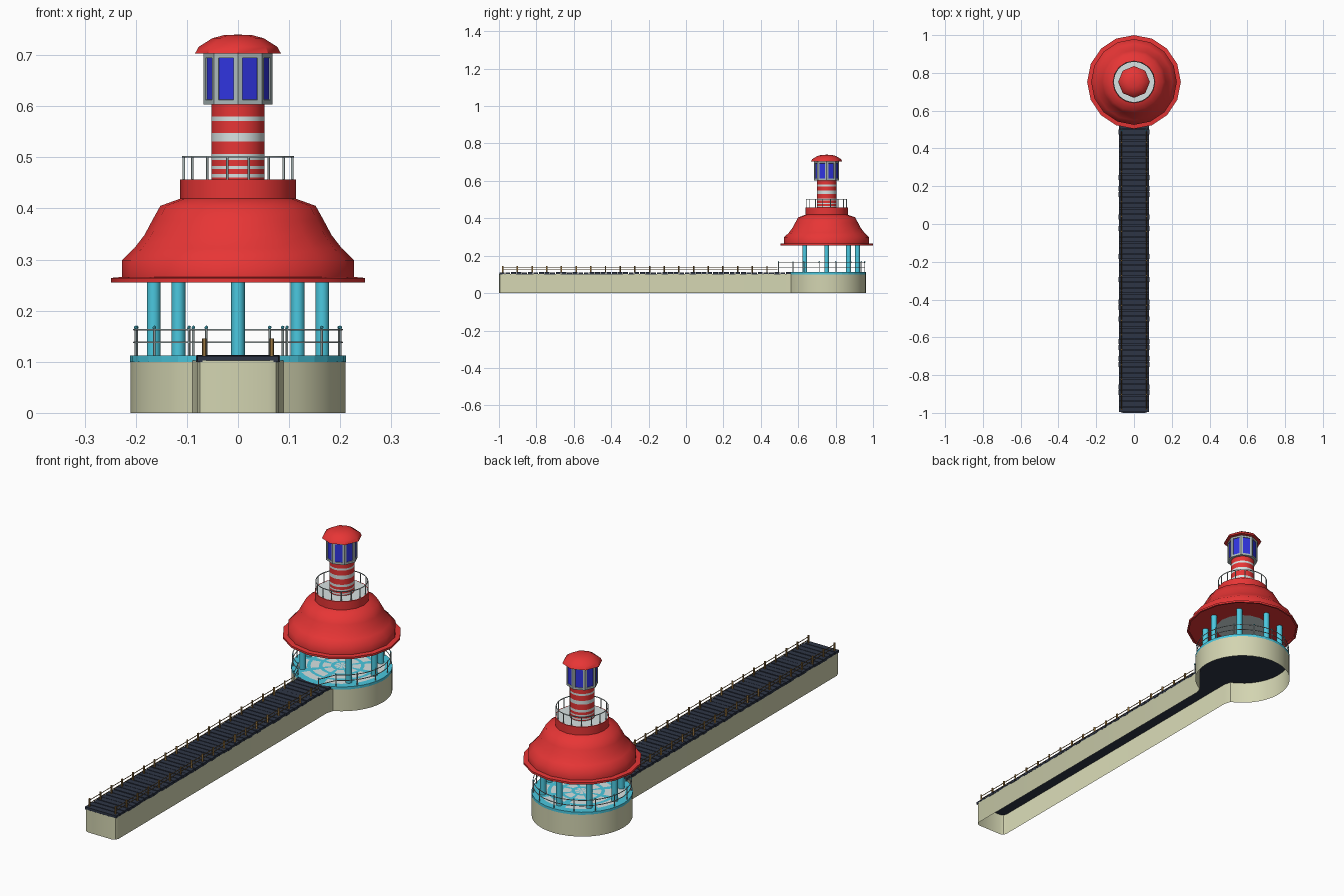
import bpy, bmesh, math, random
from mathutils import Vector

random.seed(4)
if "Cube" in bpy.data.objects:
    bpy.data.objects.remove(bpy.data.objects["Cube"], do_unlink=True)

CY = 0.752  # tower centre along y


def make_mat(name, r, g, b):
    m = bpy.data.materials.new(name)
    m.use_nodes = True
    m.diffuse_color = (r, g, b, 1)
    m.node_tree.nodes["Principled BSDF"].inputs["Base Color"].default_value = (r, g, b, 1)
    return m


red = make_mat("red paint", 0.82, 0.037, 0.037)
white = make_mat("white paint", 0.68, 0.76, 0.76)
cyan = make_mat("cyan paint", 0.07, 0.58, 0.74)
stone = make_mat("cream stone", 0.65, 0.66, 0.44)
navy = make_mat("dark planks", 0.027, 0.036, 0.06)
blue = make_mat("blue glass", 0.03, 0.035, 0.75)
grey = make_mat("grey metal", 0.42, 0.50, 0.50)
wood = make_mat("brown wood", 0.32, 0.18, 0.05)


def finish(name, bm, mats, smooth=None):
    me = bpy.data.meshes.new(name)
    bm.to_mesh(me)
    bm.free()
    ob = bpy.data.objects.new(name, me)
    bpy.context.collection.objects.link(ob)
    for m in mats:
        me.materials.append(m)
    if smooth:
        smooth_shade(ob, smooth)
    return ob


def smooth_shade(ob, angle):
    bpy.ops.object.select_all(action='DESELECT')
    ob.select_set(True)
    bpy.context.view_layer.objects.active = ob
    bpy.ops.object.shade_smooth_by_angle(angle=math.radians(angle))


def polar(r, a, z=0.0):
    """Point around the tower; angle 0 faces the front."""
    return Vector((r * math.sin(a), CY - r * math.cos(a), z))


def lathe(name, profile, sides, mats, rule=None, smooth=None, detail=None):
    """Spin a (radius, height) profile; rule(step, sector) picks the colour."""
    bm = bmesh.new()
    rings = []
    for r, z in profile:
        if r == 0:
            rings.append([bm.verts.new((0, CY, z))] * sides)
        else:
            rings.append([bm.verts.new(polar(r, math.tau * j / sides, z))
                          for j in range(sides)])
    for i in range(len(rings) - 1):
        for j in range(sides):
            k = (j + 1) % sides
            quad = [rings[i][j], rings[i][k], rings[i + 1][k], rings[i + 1][j]]
            f = bm.faces.new(list(dict.fromkeys(quad)))
            f.material_index = rule(i, j) if rule else 0
    bm.normal_update()
    if detail:
        detail(bm)
    return finish(name, bm, mats, smooth)


def tubes(name, paths, radius, mat, res=1):
    """Round bars along lists of points, turned into one smooth mesh."""
    cu = bpy.data.curves.new(name, 'CURVE')
    cu.dimensions = '3D'
    cu.bevel_depth = radius
    cu.bevel_resolution = res
    cu.use_fill_caps = True
    for pts in paths:
        sp = cu.splines.new('POLY')
        sp.points.add(len(pts) - 1)
        for p, co in zip(sp.points, pts):
            p.co = (*co, 1)
    ob = bpy.data.objects.new(name, cu)
    bpy.context.collection.objects.link(ob)
    cu.materials.append(mat)
    bpy.ops.object.select_all(action='DESELECT')
    ob.select_set(True)
    bpy.context.view_layer.objects.active = ob
    bpy.ops.object.convert(target='MESH')
    smooth_shade(bpy.context.object, 60)


def up(p, z0, z1):
    return [(p[0], p[1], z0), (p[0], p[1], z1)]


# Stone wall: causeway joined to a round island, open below
half = [(0.06, -1.0), (0.074, -0.994), (0.08, -0.98), (0.08, 0.53)]
for n in range(18):
    p = polar(0.21, math.radians(25 + n * 155 / 17))
    half.append((p.x, p.y))
outline = half + [(-x, y) for x, y in reversed(half[:-1])]

bm = bmesh.new()
low = [bm.verts.new((x, y, 0)) for x, y in outline]
high = [bm.verts.new((x, y, 0.102)) for x, y in outline]
for i in range(len(outline)):
    k = (i + 1) % len(outline)
    bm.faces.new((low[i], low[k], high[k], high[i]))
finish("stone_wall", bm, [stone], 35)

bm = bmesh.new()
bm.faces.new([bm.verts.new((x, y, 0.1)) for x, y in outline])
finish("deck_base", bm, [navy])

# Causeway planks
bm = bmesh.new()
pitch = 0.03
for n in range(52):
    y = -0.983 + n * pitch
    width = 0.157 + random.uniform(0, 0.007)
    top = 0.111 + random.uniform(0, 0.002)
    cube = bmesh.ops.create_cube(bm, size=1)["verts"]
    bmesh.ops.scale(bm, vec=(width, pitch - 0.004, top - 0.1), verts=cube)
    bmesh.ops.translate(bm, vec=(0, y, (top + 0.1) / 2), verts=cube)
finish("causeway_planks", bm, [navy])

# Causeway railing
for side, label in ((1, "left"), (-1, "right")):
    x = 0.066 * side
    ys = [-0.98 + n * 0.0785 for n in range(19)]
    tubes(label + "_causeway_posts", [up((x, y), 0.11, 0.146) for y in ys], 0.0045, wood)
    tubes(label + "_causeway_rails",
          [[(x, -0.98, z), (x, 0.49, z)] for z in (0.125, 0.139)], 0.0016, wood)

# Island floor: white panels divided by cyan rings and spokes
lathe("island_floor",
      [(0.211, 0.1), (0.211, 0.112), (0.18, 0.112), (0.145, 0.112), (0.13, 0.112),
       (0.095, 0.112), (0.08, 0.112), (0.045, 0.112), (0.03, 0.112), (0, 0.112)],
      32, [cyan, white],
      lambda i, j: 1 if i > 1 and i % 2 == 0 and j % 4 else 0)

# Island railing, reaching out to the causeway at the gap
arc = [polar(0.204, math.radians(28 + n * 304 / 36)) for n in range(37)]
path = [Vector((0.062, 0.495, 0)), *arc, Vector((-0.062, 0.495, 0))]
tubes("island_rails",
      [[(p.x, p.y, z) for p in path] for z in (0.138, 0.163)], 0.0018, grey)
stops = [path[0], path[-1]] + arc[::3]
tubes("island_rail_posts", [up(p, 0.11, 0.166) for p in stops], 0.0024, grey)
bm = bmesh.new()
for p in stops:
    ball = bmesh.ops.create_icosphere(bm, subdivisions=1, radius=0.004)["verts"]
    bmesh.ops.translate(bm, vec=(p.x, p.y, 0.167), verts=ball)
finish("island_rail_caps", bm, [cyan])

# Seven columns, leaving the entrance free
tubes("roof_columns",
      [up(polar(0.165, math.radians(45 * n)), 0.11, 0.264) for n in range(1, 8)],
      0.0135, cyan, 3)

# Bell shaped roof with a white panel in its flat underside
lathe("bell_roof",
      [(0, 0.262), (0.118, 0.262), (0.24, 0.262), (0.24, 0.255), (0.248, 0.255),
       (0.248, 0.264), (0.227, 0.266), (0.227, 0.299), (0.203, 0.322),
       (0.183, 0.348), (0.168, 0.376), (0.152, 0.405),
       (0.113, 0.419), (0.113, 0.457), (0.109, 0.457)],
      16, [red, white], lambda i, j: 1 if i == 0 else 0, smooth=50)

# Upper gallery
lathe("gallery_floor", [(0.111, 0.456), (0, 0.456)], 16, [white])
ring = [polar(0.108, math.tau * n / 32) for n in range(33)]
tubes("gallery_rail", [[(p.x, p.y, 0.501) for p in ring]], 0.002, grey)
tubes("gallery_posts", [up(p, 0.455, 0.501) for p in ring[1:32:2]], 0.0024, grey)

# Striped tower: alternating bands starting with red
levels = [0.455, 0.460, 0.467, 0.477, 0.483, 0.495, 0.506,
          0.531, 0.548, 0.571, 0.580, 0.606]
lathe("striped_tower", [(0.052, z) for z in levels], 24, [red, white],
      lambda i, j: i % 2, smooth=40)


# Lantern room with recessed glass
def glaze(bm):
    sides = [f for f in bm.faces if abs(f.normal.z) < 0.1]
    bmesh.ops.inset_individual(bm, faces=sides, thickness=0.0095, use_even_offset=True)
    bmesh.ops.inset_individual(bm, faces=sides, thickness=0.0005, depth=-0.003)
    for f in sides:
        f.material_index = 1


lathe("lantern_room",
      [(0, 0.603), (0.067, 0.603), (0.067, 0.704), (0, 0.704)],
      8, [grey, blue], detail=glaze)

# Lantern cap
lathe("lantern_cap",
      [(0, 0.703), (0.084, 0.703), (0.077, 0.716), (0.05, 0.733),
       (0.027, 0.739), (0, 0.74)],
      8, [red], smooth=30)
